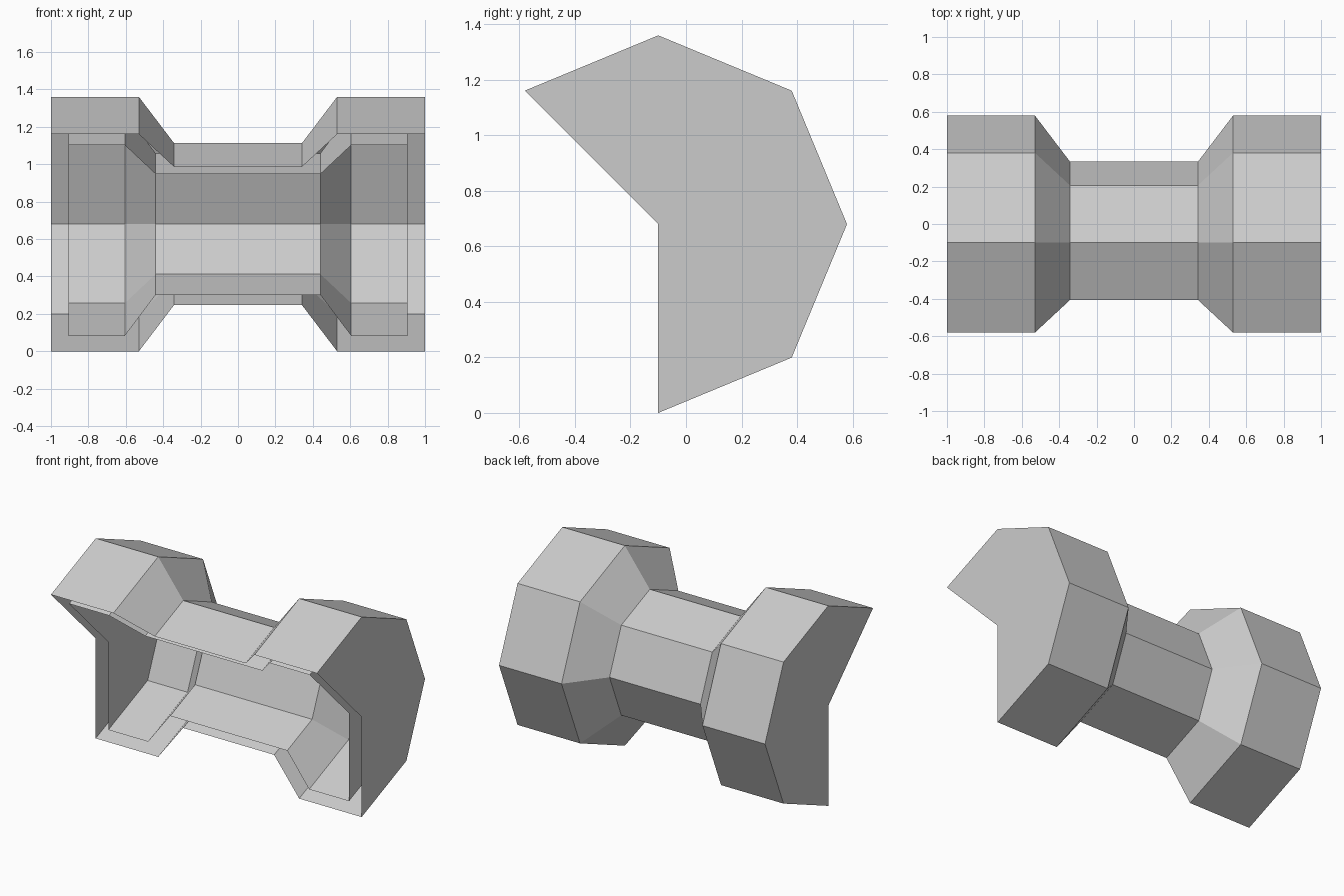
import bpy, bmesh
from math import sin, cos, radians

if "Cube" in bpy.data.objects:
    bpy.data.objects.remove(bpy.data.objects["Cube"])

CENTRE_Y, CENTRE_Z = -0.1, 0.68
ANGLES = [radians(-90 + 45 * i) for i in range(6)]  # five sides of an octagon


def spool_shell(name, half_profile, inward=False):
    """Sweep a mirrored (x, radius) profile round the x axis, capping both ends."""
    profile = [(-x, r) for x, r in half_profile] + half_profile[::-1]
    bm = bmesh.new()
    rings = [[bm.verts.new((x, CENTRE_Y + r * cos(a), CENTRE_Z + r * sin(a)))
              for a in ANGLES] for x, r in profile]
    for r0, r1 in zip(rings, rings[1:]):
        for i in range(len(ANGLES) - 1):
            bm.faces.new((r0[i], r0[i + 1], r1[i + 1], r1[i]))
    # End walls reach in to the axis
    for ring, x in ((rings[0], profile[0][0]), (rings[-1], profile[-1][0])):
        hub = bm.verts.new((x, CENTRE_Y, CENTRE_Z))
        face = bm.faces.new(ring + [hub])
        face.normal_update()
        if face.normal.x * x < 0:
            face.normal_flip()
    # Make the side faces point away from the axis
    bm.normal_update()
    for f in bm.faces:
        c = f.calc_center_median()
        n = f.normal
        if abs(n.x) < 0.99 and n.y * (c.y - CENTRE_Y) + n.z * (c.z - CENTRE_Z) < 0:
            f.normal_flip()
    if inward:
        bmesh.ops.reverse_faces(bm, faces=bm.faces[:])
    mesh = bpy.data.meshes.new(name)
    bm.to_mesh(mesh)
    bm.free()
    obj = bpy.data.objects.new(name, mesh)
    bpy.context.collection.objects.link(obj)
    return obj


# Outer skin: wide ends tapering to a narrow waist
spool_shell("outer_shell", [(1.0, 0.68), (0.53, 0.68), (0.342, 0.433)])
# Separate inner lining, open gap at the rim
spool_shell("inner_lining", [(0.905, 0.597), (0.605, 0.597), (0.44, 0.378)], inward=True)
